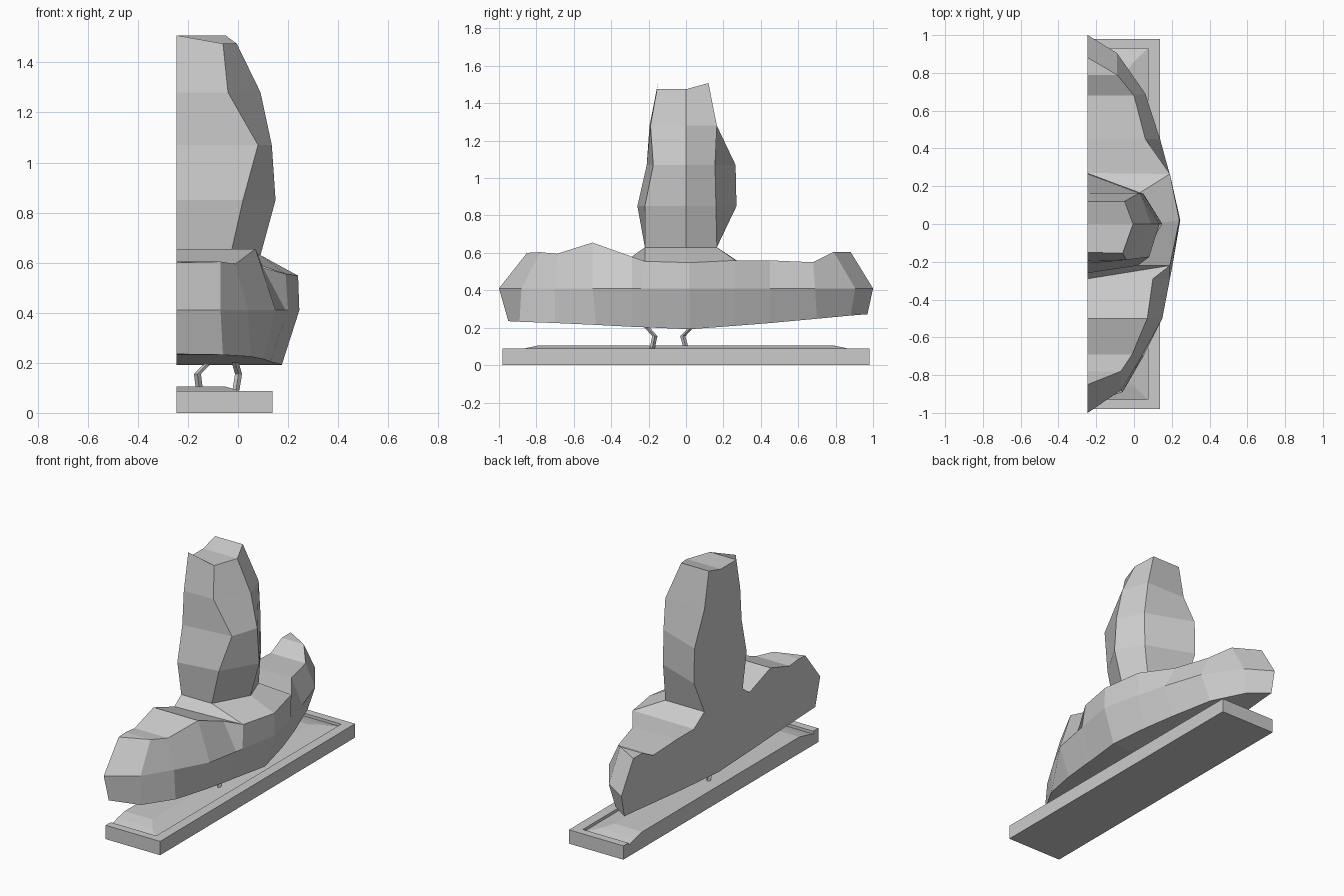
import bpy, bmesh
from mathutils import Vector

if "Cube" in bpy.data.objects:
    bpy.data.objects.remove(bpy.data.objects["Cube"])

CUT = -0.245  # every mass is sliced flat on this x plane


def loft(name, rings):
    """Skin open rings that start and end on the cut plane, then cap the flat cut."""
    flat = lambda ring: [(CUT, y, z) for x, y, z in ring]
    rings = [flat(rings[0])] + rings + [flat(rings[-1])]
    bm = bmesh.new()
    rows = [[bm.verts.new(p) for p in ring] for ring in rings]
    for a, b in zip(rows, rows[1:]):
        for i in range(len(a) - 1):
            bm.faces.new((a[i], a[i + 1], b[i + 1], b[i]))
    bmesh.ops.remove_doubles(bm, verts=bm.verts[:], dist=1e-4)
    bmesh.ops.holes_fill(bm, edges=[e for e in bm.edges if e.is_boundary], sides=0)
    bmesh.ops.recalc_face_normals(bm, faces=bm.faces[:])
    return finish(name, bm)


def finish(name, bm):
    mesh = bpy.data.meshes.new(name)
    bm.to_mesh(mesh)
    bm.free()
    ob = bpy.data.objects.new(name, mesh)
    bpy.context.collection.objects.link(ob)
    return ob


def half_rect(x, y, z):
    return [(CUT, -y, z), (x, -y, z), (x, y, z), (CUT, y, z)]


# Tray with rim, groove and raised soil bed
loft("tray", [half_rect(*r) for r in (
    (0.138, 0.98, 0), (0.138, 0.98, 0.088), (0.075, 0.93, 0.088),
    (0.075, 0.93, 0.07), (0.0, 0.86, 0.09), (-0.05, 0.79, 0.105))])

# Long lower mass: underside, widest and shoulder rings, front to back
under = [(CUT, -.95, .235), (-.06, -.89, .232), (.05, -.7, .225), (.1, -.48, .215),
         (.13, -.29, .205), (.135, -.24, .203), (.175, .02, .192), (.13, .26, .21),
         (.08, .45, .225), (.0, .7, .248), (-.12, .88, .265), (CUT, .97, .272)]
widest = [(x, y, .41) for x, y in (
    (CUT, -1), (-.07, -.88), (.04, -.7), (.15, -.5), (.19, -.29), (.2, -.24),
    (.245, .02), (.19, .26), (.138, .45), (.06, .69), (-.09, .905), (CUT, 1))]
shoulder = [(CUT, -.85, .6), (-.07, -.78, .604), (-.01, -.69, .595), (.07, -.5, .655),
            (.1, -.29, .58), (.19, -.22, .555), (.24, .02, .548), (.19, .265, .56),
            (.06, .45, .56), (.0, .68, .55), (-.09, .79, .605), (CUT, .88, .605)]
loft("lower_mass", [under, widest, shoulder])


def tower_ring(z, front, corner, right, back_corner, back):
    return [(CUT, front, z), (*corner, z), (right, 0, z), (*back_corner, z), (CUT, back, z)]


# Upright mass with flared foot and sloping top
loft("upper_mass", [
    [(CUT, -.29, .58), (.19, -.22, .555), (.24, .02, .548), (.19, .265, .56), (CUT, .27, .56)],
    tower_ring(.63, -.22, (-.03, -.22), .09, (.03, .165), .165),
    tower_ring(.85, -.26, (.02, -.22), .15, (.05, .16), .27),
    tower_ring(1.07, -.21, (.08, -.175), .135, (.05, .155), .265),
    tower_ring(1.28, -.195, (-.04, -.19), .09, (.03, .165), .165),
    [(CUT, -.15, 1.508), (-.06, -.155, 1.475), (-.005, 0, 1.475), (-.05, .12, 1.508), (CUT, .12, 1.508)]])


# Thin bent stems between soil and lower mass
def stem(name, points, r=0.014):
    bm = bmesh.new()
    rows = []
    for p in points:
        rows.append([bm.verts.new(Vector(p) + Vector(d) * r)
                     for d in ((1, 0, 0), (0, 1, 0), (-1, 0, 0), (0, -1, 0))])
    for a, b in zip(rows, rows[1:]):
        for i in range(4):
            j = (i + 1) % 4
            bm.faces.new((a[i], a[j], b[j], b[i]))
    bm.faces.new(rows[0][::-1])
    bm.faces.new(rows[-1])
    return finish(name, bm)


stem("front_stem", [(-.008, -.18, .092), (.002, -.167, .155), (-.015, -.22, .215)])
stem("rear_stem", [(-.155, -.003, .1), (-.162, -.017, .155), (-.11, .035, .21)])
